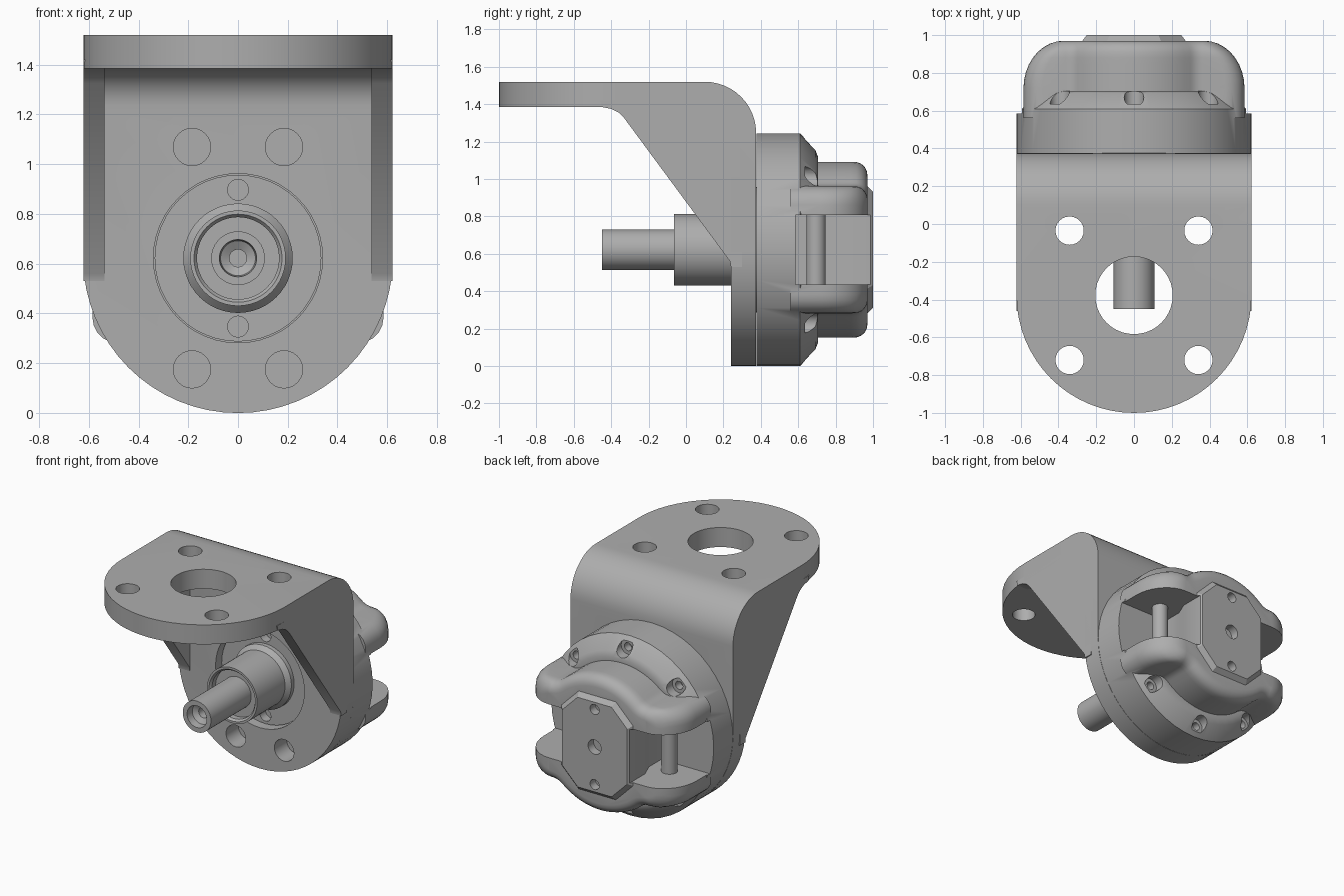
import bpy, bmesh
from math import sin, cos, pi, radians, sqrt, atan2

if "Cube" in bpy.data.objects:
    bpy.data.objects.remove(bpy.data.objects["Cube"])

metal = bpy.data.materials.new("cast grey metal")
GREY = (0.42, 0.42, 0.42, 1)
metal.diffuse_color = GREY
metal.use_nodes = True
metal.node_tree.nodes["Principled BSDF"].inputs["Base Color"].default_value = GREY

ZC = 0.622   # height of the shaft axis
R = 0.622    # main radius and half width


def arc(u, v, r, a0, a1, n):
    """Points of an arc, angles in degrees."""
    return [(u + r * cos(radians(a0 + (a1 - a0) * i / n)),
             v + r * sin(radians(a0 + (a1 - a0) * i / n))) for i in range(n + 1)]


def loft(name, loops, caps=True):
    """Skin a row of loops that all have the same number of points."""
    bm = bmesh.new()
    rings = [[bm.verts.new(p) for p in loop] for loop in loops]
    n = len(rings[0])
    for a, b in zip(rings, rings[1:]):
        for i in range(n):
            j = (i + 1) % n
            bm.faces.new((a[i], a[j], b[j], b[i]))
    if caps:
        bm.faces.new(rings[0])
        bm.faces.new(rings[-1])
    bmesh.ops.remove_doubles(bm, verts=bm.verts, dist=1e-5)
    bmesh.ops.recalc_face_normals(bm, faces=bm.faces)
    mesh = bpy.data.meshes.new(name)
    bm.to_mesh(mesh)
    bm.free()
    mesh.materials.append(metal)
    obj = bpy.data.objects.new(name, mesh)
    bpy.context.collection.objects.link(obj)
    return obj


def prism(name, pts, axis, a, b):
    """Extrude a flat outline along an axis from a to b."""
    place = {"x": lambda u, v, w: (w, u, v),
             "y": lambda u, v, w: (u, w, v),
             "z": lambda u, v, w: (u, v, w)}[axis]
    return loft(name, [[place(u, v, w) for u, v in pts] for w in (a, b)])


def rod(name, u, v, r, axis, a, b, n=24):
    return prism(name, arc(u, v, r, 0, 360, n)[:-1], axis, a, b)


def lathe(name, profile, n=48):
    """Turn a (y, radius) profile around the shaft axis."""
    return loft(name, [[(r * cos(2 * pi * i / n), y, ZC + r * sin(2 * pi * i / n))
                        for i in range(n)] for y, r in profile], caps=False)


def combine(obj, tool, op="DIFFERENCE"):
    mod = obj.modifiers.new("combine", "BOOLEAN")
    mod.operation, mod.solver, mod.object = op, "EXACT", tool
    bpy.context.view_layer.objects.active = obj
    bpy.ops.object.modifier_apply(modifier=mod.name)
    bpy.data.objects.remove(tool)


# Bent bracket plate: side profile trimmed by two rounded outlines
bend = ([(-1.2, 1.52)] + arc(0.1, 1.245, 0.275, 90, 0, 12)
        + [(0.375, -0.2), (0.24, -0.2)]
        + arc(0.09, 1.235, 0.15, 0, 90, 8) + [(-1.2, 1.385)])
bracket = prism("bracket_plate", bend, "x", -0.8, 0.8)
plan = arc(0, -0.378, R, 180, 360, 32) + [(R, 0.7), (-R, 0.7)]
combine(bracket, prism("trim", plan, "z", -0.5, 2), "INTERSECT")
W = R + 0.0005
face = arc(0, R, W, 180, 360, 32) + [(W, 2.1), (-W, 2.1)]
combine(bracket, prism("trim", face, "y", -2.1, 2.1), "INTERSECT")

# Bracket holes
combine(bracket, rod("hole", 0, -0.378, 0.205, "z", 1.2, 1.7, 40))
combine(bracket, rod("hole", 0, ZC, 0.34, "y", 0.1, 0.5, 48))
for sx in (-1, 1):
    for y in (-0.035, -0.72):
        combine(bracket, rod("hole", sx * 0.341, y, 0.075, "z", 1.2, 1.7))
    for sz in (-1, 1):
        combine(bracket, rod("hole", sx * 0.185, ZC + sz * 0.447, 0.075, "y", 0.1, 0.5))

# Side gussets
gusset = [(0.3, 1.38), (0.25, 1.42), (-0.46, 1.42), (-0.45, 1.385), (-0.4, 1.375),
          (-0.36, 1.355), (-0.33, 1.325), (0.235, 0.56), (0.24, 0.53), (0.3, 0.53)]
prism("left_gusset", gusset, "x", 0.537, R)
prism("right_gusset", gusset, "x", -R, -0.537)

# Housing drum with front pilot
housing = lathe("housing", [(0.3, 0), (0.3, 0.335), (0.376, 0.335), (0.376, R), (0.61, R),
                            (0.692, 0.535), (0.705, 0.5), (0.705, 0)])


# Rear cover: round crown blended into two side arms
def cover_outline(w, d):
    h, r, f = 0.34, 0.47, 0.1
    cx = sqrt((r + f) ** 2 - (h + f) ** 2)
    c = min(0.1, w - cx - 0.001)
    meet = atan2(h + f, cx) * 180 / pi
    q = (arc(w - c, h - d - c, c, 0, 90, 5)
         + arc(cx, h + f, f + d, -90, meet - 180, 5)
         + arc(0, 0, r - d, meet, 90, 8)[1:])
    back = q[-2::-1]
    return (q + [(-x, z) for x, z in back] + [(-x, -z) for x, z in q]
            + [(x, -z) for x, z in back])


levels = [(0.56, 0.585, 0)]
for step in range(0, 91, 10):
    t = radians(step)
    y = 0.72 + 0.25 * sin(t)
    k = min(max(0, y - 0.9), 0.07)
    levels.append((y, 0.372 + 0.213 * cos(t), 0.07 - sqrt(0.0049 - k * k)))
cover = loft("cover", [[(x, y, ZC + z) for x, z in cover_outline(w, d)]
                       for y, w, d in levels])
combine(housing, cover, "UNION")

# Eight sided end pad
octagon = [(sx * x, sz * z) for sx, sz, pair in
           ((1, 1, 0), (-1, 1, 1), (-1, -1, 0), (1, -1, 1))
           for x, z in (((0.25, 0.19), (0.13, 0.31)), ((0.13, 0.31), (0.25, 0.19)))[pair]]
pad = loft("end_pad", [[(x * s, y, ZC + z * s) for x, z in octagon]
                       for y, s in ((0.92, 1.25), (1.0, 1.0))])
combine(housing, pad, "UNION")

# Side windows, each with an upright pin
for sx, side in ((1, "left"), (-1, "right")):
    window = [(sx * x, y) for x, y in
              ((0.26, 1.2), (0.26, 0.82), (0.22, 0.72), (0.22, 0.585), (1, 0.585), (1, 1.2))]
    combine(housing, prism("window", window, "z", ZC - 0.185, ZC + 0.185))
    rod(side + "_pin", sx * 0.36, 0.695, 0.052, "z", ZC - 0.2, ZC + 0.2)

# Counterbored screw holes around the cover
for a in (45, 90, 135, 225, 270, 315):
    x, z = 0.555 * cos(radians(a)), ZC + 0.555 * sin(radians(a))
    combine(housing, rod("hole", x, z, 0.052, "y", 0.635, 0.85))
    combine(housing, rod("hole", x, z, 0.028, "y", 0.58, 0.7, 16))

# Holes in the end pad and in the pilot
combine(housing, rod("hole", 0, ZC, 0.05, "y", 0.94, 1.1))
for sz in (-1, 1):
    combine(housing, rod("hole", 0, ZC + sz * 0.26, 0.035, "y", 0.94, 1.1))
    combine(housing, rod("hole", 0, ZC + sz * 0.275, 0.042, "y", 0.2, 0.36))

# Hollow shaft inside its sleeve
lathe("shaft_and_sleeve", [
    (-0.25, 0), (-0.25, 0.035), (-0.38, 0.035), (-0.4, 0.07), (-0.45, 0.075), (-0.45, 0.108),
    (-0.01, 0.108), (-0.01, 0.165), (-0.05, 0.165), (-0.065, 0.177), (-0.065, 0.192),
    (0.24, 0.192), (0.27, 0.22), (0.35, 0.22), (0.35, 0)])

# Smooth shading with crisp edges
for obj in bpy.context.view_layer.objects:
    obj.select_set(obj.type == "MESH" and metal.name in obj.data.materials)
bpy.context.view_layer.objects.active = housing
bpy.ops.object.shade_smooth_by_angle(angle=radians(30))
